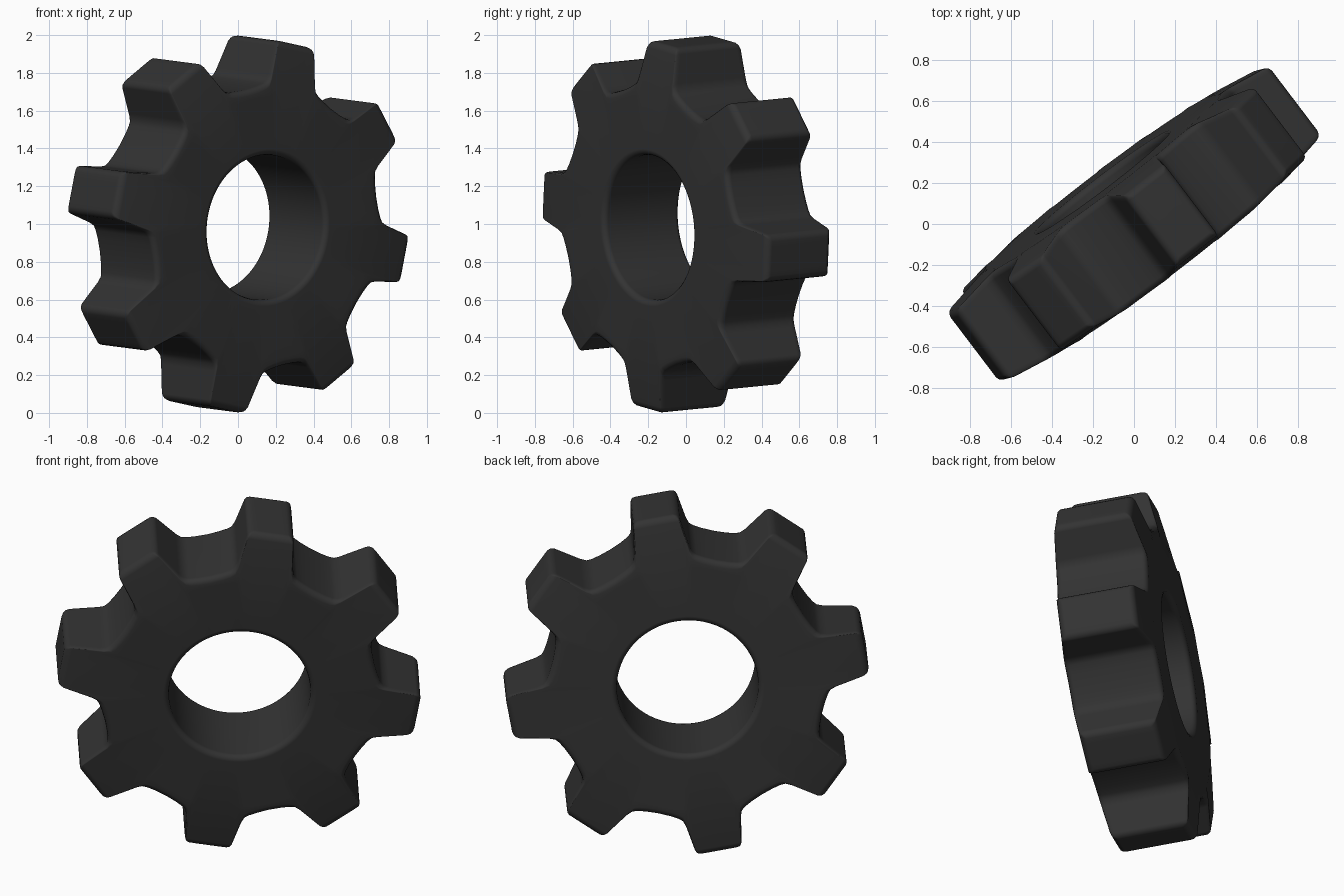
import bpy, bmesh
from math import sin, cos, atan2, hypot, radians, pi

cube = bpy.data.objects.get("Cube")
if cube:
    bpy.data.objects.remove(cube, do_unlink=True)

TEETH = 8
ROOT, SHOULDER, TIP, BORE = 0.75, 0.70, 0.985, 0.385
HALF_BODY, HALF_TIP = 0.255, 0.213

# Half a tooth as (radial, sideways) points: tip, flank, root fillet
half = [(TIP, 0.065), (TIP, 0.125), (0.80, 0.152), (0.765, 0.163),
        (0.745, 0.185), (0.722, 0.225)]
valley = pi / TEETH
tooth = [(u, -v) for u, v in reversed(half)] + [(TIP, 0)] + half
tooth.append((ROOT * cos(valley), ROOT * sin(valley)))


def polar(r, a):
    return r * cos(a), r * sin(a)


# Three matching rings: bore, shoulder where the teeth begin to thin, outline
outline, shoulder = [], []
for k in range(TEETH):
    turn = radians(80) + k * 2 * pi / TEETH
    for u, v in tooth:
        r, a = hypot(u, v), atan2(v, u)
        outline.append((polar(r, a + turn),
                        HALF_BODY - (HALF_BODY - HALF_TIP)
                        * max(0, u - ROOT) / (TIP - ROOT)))
        base = a if u < TIP else v * 0.92 / SHOULDER
        shoulder.append((polar(SHOULDER, base + turn), HALF_BODY))
n = len(outline)
start = radians(80) - valley
step = 2 * pi / n
bore = [(polar(BORE, start + (i + 1) * step), HALF_BODY) for i in range(n)]

bm = bmesh.new()


def ring(points, side):
    return [bm.verts.new((x, y, side * h)) for (x, y), h in points]


def bridge(a, b):
    for i in range(n):
        j = (i + 1) % n
        bm.faces.new((a[i], a[j], b[j], b[i]))


# Closed loop of rings around the gear's cross-section
loops = [ring(bore, 1), ring(shoulder, 1), ring(outline, 1),
         ring(outline, -1), ring(shoulder, -1), ring(bore, -1)]
for i, loop in enumerate(loops):
    bridge(loop, loops[(i + 1) % len(loops)])
bmesh.ops.recalc_face_normals(bm, faces=bm.faces)
mesh = bpy.data.meshes.new("gear")
bm.to_mesh(mesh)
bm.free()

gear = bpy.data.objects.new("gear", mesh)
bpy.context.collection.objects.link(gear)
gear.location = (0, 0, 1)
gear.rotation_euler = (radians(94.5), 0, radians(37.2))

# Dark grey
mat = bpy.data.materials.new("dark_grey")
mat.use_nodes = True
colour = (0.033, 0.033, 0.033, 1)
mat.diffuse_color = colour
mat.node_tree.nodes["Principled BSDF"].inputs["Base Color"].default_value = colour
mesh.materials.append(mat)

# Smooth shading with softened edges
for p in mesh.polygons:
    p.use_smooth = True
bevel = gear.modifiers.new("soft_edges", "BEVEL")
bevel.width = 0.032
bevel.segments = 3
bevel.limit_method = 'ANGLE'
bevel.angle_limit = radians(45)
bevel.use_clamp_overlap = False
normals = gear.modifiers.new("weighted_normals", "WEIGHTED_NORMAL")
normals.keep_sharp = True
